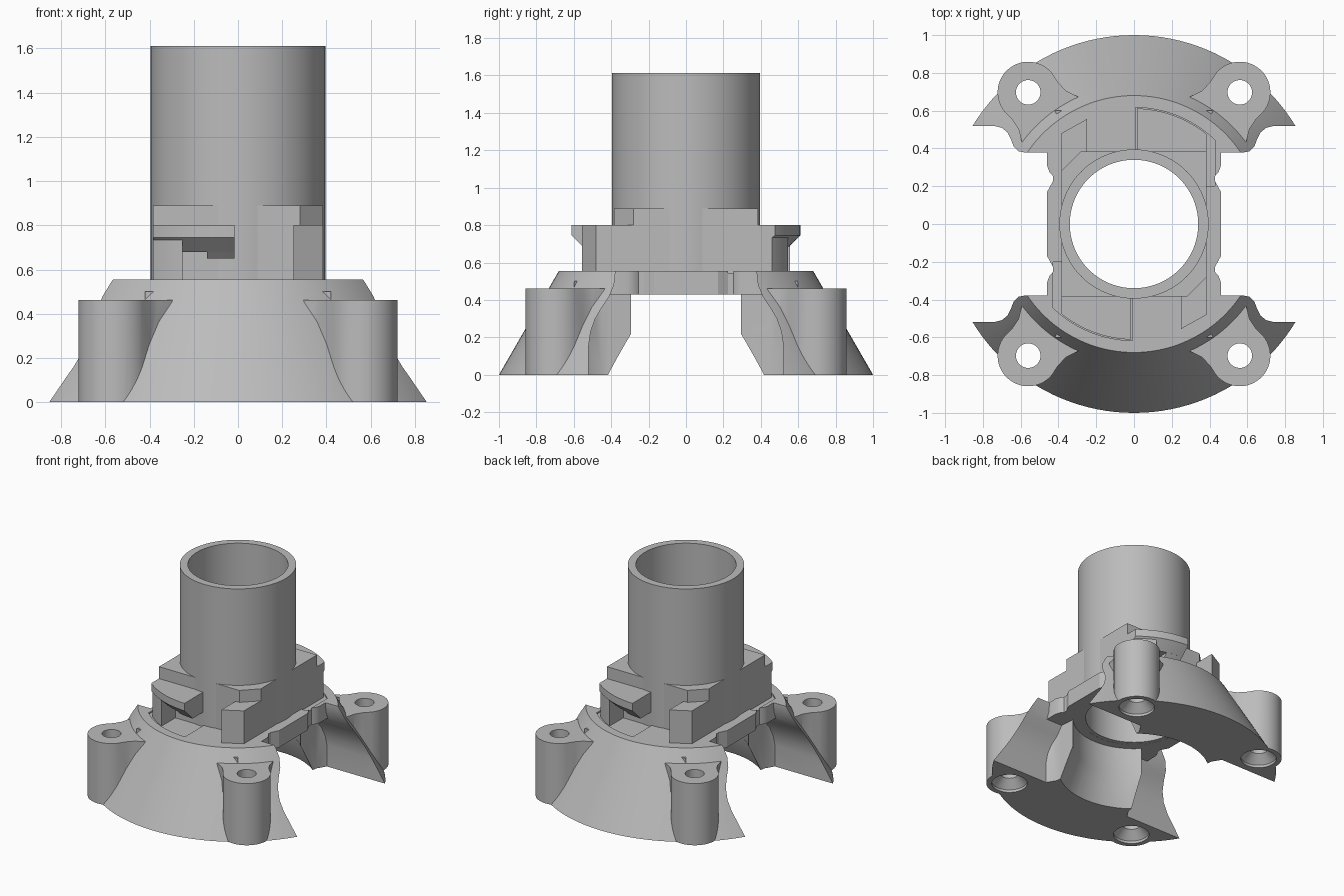
import bpy, bmesh
from math import sin, cos, pi, asin, sqrt, atan2

if "Cube" in bpy.data.objects:
    bpy.data.objects.remove(bpy.data.objects["Cube"])

grey = bpy.data.materials.new("plain_grey")
grey.use_nodes = True
grey.diffuse_color = (0.5, 0.5, 0.5, 1)
grey.node_tree.nodes["Principled BSDF"].inputs["Base Color"].default_value = (0.5, 0.5, 0.5, 1)


def loft(name, rings, closed=False):
    """Solid skinned through rings of equal point count."""
    bm = bmesh.new()
    loops = [[bm.verts.new(p) for p in r] for r in rings]
    n = len(loops[0])
    pairs = list(zip(loops, loops[1:]))
    if closed:
        pairs.append((loops[-1], loops[0]))
    else:
        bm.faces.new(loops[0])
        bm.faces.new(loops[-1])
    for a, b in pairs:
        for i in range(n):
            j = (i + 1) % n
            bm.faces.new((a[i], a[j], b[j], b[i]))
    bmesh.ops.recalc_face_normals(bm, faces=bm.faces[:])
    me = bpy.data.meshes.new(name)
    bm.to_mesh(me)
    bm.free()
    me.materials.append(grey)
    ob = bpy.data.objects.new(name, me)
    bpy.context.scene.collection.objects.link(ob)
    return ob


def prism(name, pts, z0, z1):
    return loft(name, [[(x, y, z) for x, y in pts] for z in (z0, z1)])


def revolve(name, profile, cx=0, cy=0, n=96, closed=False):
    """Profile of (radius, z) turned about a vertical axis."""
    return loft(name, [[(cx + r * cos(2 * pi * i / n), cy + r * sin(2 * pi * i / n), z)
                        for i in range(n)] for r, z in profile], closed)


def combine(ob, other, mode):
    """Apply a boolean and discard the second object."""
    bpy.context.view_layer.objects.active = ob
    m = ob.modifiers.new("join", "BOOLEAN")
    m.operation, m.solver, m.object = mode, "EXACT", other
    bpy.ops.object.modifier_apply(modifier=m.name)
    bpy.data.objects.remove(other)


def arc(r, x0, x1, n=16):
    """Points on the back arc of radius r between two x values."""
    a0, a1 = asin(x0 / r), asin(x1 / r)
    return [(r * sin(a0 + (a1 - a0) * i / n), r * cos(a0 + (a1 - a0) * i / n)) for i in range(n + 1)]


def turned(pts, s):
    return [(s * p[0], s * p[1], *p[2:]) for p in pts]


# Conical skirt with four screw bosses
BX, BY, BR = 0.56, 0.697, 0.162
base = revolve("base", [(1.0, 0), (0.68, 0.555)], n=128)
corners = [(sx, sy) for sx in (-1, 1) for sy in (-1, 1)]
for sx, sy in corners:
    ang = atan2(sy * BY, sx * BX)
    local = [(BR * cos(t * pi / 32), BR * sin(t * pi / 32)) for t in range(-16, 17)]
    local += [(-0.06, 0.156), (-0.12, 0.162), (-0.18, 0.19), (-0.3, 0.19),
              (-0.3, -0.19), (-0.18, -0.19), (-0.12, -0.162), (-0.06, -0.156)]
    boss = prism("boss", [(sx * BX + u * cos(ang) - v * sin(ang),
                           sy * BY + u * sin(ang) + v * cos(ang)) for u, v in local], 0.0, 0.462)
    combine(base, boss, "UNION")

# Open channel running from side to side
half = [(0.52, -0.1), (0.52, 0.16), (0.51, 0.23), (0.485, 0.3), (0.45, 0.36),
        (0.41, 0.42), (0.385, 0.48), (0.378, 0.54), (0.378, 0.7)]
section = half + [(-y, z) for y, z in reversed(half)]
combine(base, loft("channel", [[(x, y, z) for y, z in section] for x in (-1.3, 1.3)]), "DIFFERENCE")

# Inner leg walls, hollowed by a round cavity
for s in (-1, 1):
    wall = [(-0.31, 0.25), (0.31, 0.25), (0.33, 0.45), (0.42, 0.6), (-0.42, 0.6), (-0.33, 0.45)]
    combine(base, prism("wall", turned(wall, s), 0.0, 0.5), "UNION")
combine(base, revolve("cavity", [(0.575, -0.1), (0.53, 0), (0.43, 0.22), (0.43, 0.432)]), "DIFFERENCE")

# Bridge plate with notched edges
edge = [(0.46, -0.45), (0.46, -0.31), (0.448, -0.275), (0.43, -0.255), (0.43, -0.225), (0.46, -0.17)]
edge += [(x, -y) for x, y in reversed(edge)]
combine(base, prism("plate", edge + turned(edge, -1), 0.43, 0.555), "UNION")
combine(base, revolve("bore", [(0.37, 0.3), (0.37, 0.8)]), "DIFFERENCE")

# Countersunk screw holes and shallow twist pockets
for sx, sy in corners:
    hole = revolve("hole", [(0.125, -0.1), (0.125, 0.02), (0.065, 0.08), (0.065, 0.7)],
                   sx * BX, sy * BY, 48)
    combine(base, hole, "DIFFERENCE")
for s in (-1, 1):
    pocket = [(0.008, 0.3)] + arc(0.617, 0.008, 0.43) + [(0.43, 0.2), (0.3, 0.2)]
    combine(base, prism("pocket", turned(pocket, s), 0.543, 0.65), "DIFFERENCE")

# Square lock body with two bevelled upper corners
B = 0.385
lock = prism("lock_body", [(-B, -B), (B, -B), (B, B), (-B, B)], 0.53, 0.8)
upper = prism("upper_block", [(-B, -B), (0.28, -B), (B, -0.28), (B, B), (-0.28, B), (-B, 0.28)], 0.79, 0.89)
combine(lock, upper, "UNION")
combine(lock, revolve("bore", [(0.37, 0.3), (0.37, 1.0)]), "DIFFERENCE")


def tab_ring(r, z, x0, x1, s):
    return turned([(x0, 0.38, z)] + [(x, y, z) for x, y in arc(r, x0, x1)] + [(x1, 0.38, z)], s)


# Bayonet tabs with sloped undersides, their stops and the plain posts
parts = [base, lock]
for s, side in ((1, "back"), (-1, "front")):
    parts.append(loft(side + "_tab", [tab_ring(r, z, 0.015, B, s)
                                      for r, z in ((0.545, 0.68), (0.612, 0.745), (0.612, 0.801))]))
    parts.append(loft(side + "_catch", [tab_ring(r, z, 0.0155, 0.14, s)
                                        for r, z in ((0.515, 0.65), (0.545, 0.681))]))
    parts.append(loft(side + "_stop", [tab_ring(0.6, z, 0.25, B, s) for z in (0.53, 0.75)]))
    post = [(-B, 0.38), (-B, 0.48), (-0.25, 0.555), (-0.25, 0.38)]
    parts.append(prism(side + "_post", turned(post, s), 0.53, 0.801))

# Tall round tube
parts.append(revolve("tube", [(0.395, 0.431), (0.395, 1.612), (0.34, 1.612), (0.34, 0.431)], closed=True))

# Smooth the curved faces and keep hard edges
for ob in bpy.context.scene.objects:
    ob.select_set(ob in parts)
bpy.context.view_layer.objects.active = base
bpy.ops.object.shade_smooth_by_angle(angle=pi / 7)
